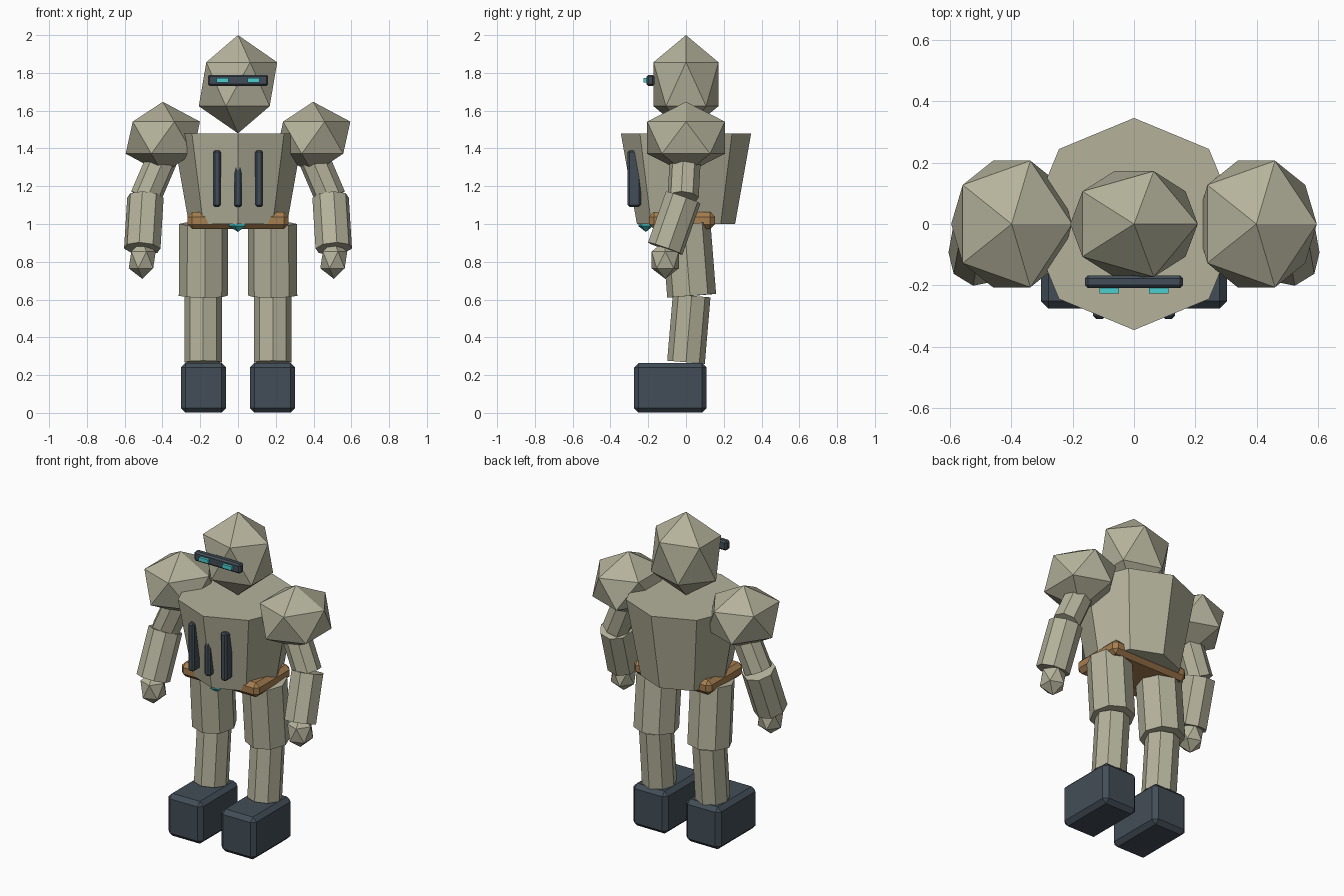
import bpy
from mathutils import Vector

if "Cube" in bpy.data.objects:
    bpy.data.objects.remove(bpy.data.objects["Cube"])


def material(name, rgb):
    m = bpy.data.materials.new(name)
    m.diffuse_color = (*rgb, 1)
    m.use_nodes = True
    m.node_tree.nodes["Principled BSDF"].inputs["Base Color"].default_value = m.diffuse_color
    return m


STONE = material("stone", (0.46, 0.45, 0.33))
DARK = material("dark_metal", (0.055, 0.075, 0.095))
BRONZE = material("bronze", (0.38, 0.21, 0.08))
GLOW = material("glow", (0.07, 0.62, 0.62))


def finish(name, mat):
    ob = bpy.context.object
    ob.name = name
    ob.data.materials.append(mat)
    return ob


def rock(name, loc, radii, mat=STONE):
    bpy.ops.mesh.primitive_ico_sphere_add(subdivisions=1, radius=1, location=loc)
    ob = finish(name, mat)
    ob.scale = radii
    return ob


def block(name, loc, size, mat, bevel=0):
    bpy.ops.mesh.primitive_cube_add(size=1, location=loc)
    ob = finish(name, mat)
    ob.scale = size
    bpy.ops.object.transform_apply(location=False, rotation=False, scale=True)
    if bevel:
        mod = ob.modifiers.new("bevel", "BEVEL")
        mod.width = bevel
        mod.segments = 1
    return ob


def limb(name, start, end, radius, sides=8):
    a, b = Vector(start), Vector(end)
    bpy.ops.mesh.primitive_cylinder_add(vertices=sides, radius=radius,
                                        depth=(b - a).length, location=(a + b) / 2)
    ob = finish(name, STONE)
    ob.rotation_euler = (b - a).to_track_quat('Z', 'Y').to_euler()
    return ob


# Torso and head
bpy.ops.mesh.primitive_cone_add(vertices=8, radius1=0.26, radius2=0.345,
                                depth=0.48, location=(0, 0, 1.24))
finish("torso", STONE)
rock("head", (0, 0, 1.74), (0.232, 0.202, 0.26))

# Visor, chest vents, belt and its gem
block("visor", (0, -0.188, 1.76), (0.32, 0.042, 0.06), DARK, 0.01)
for i in (-1, 0, 1):
    block("chest_vent", (0.112 * i, -0.274, 1.24), (0.042, 0.07, 0.3), DARK, 0.01)
block("belt", (0, -0.021, 1.018), (0.535, 0.348, 0.09), BRONZE, 0.025)
rock("belt_gem", (0, -0.213, 1.013), (0.055, 0.045, 0.055), GLOW)

# Paired parts
for side, s in (("left", -1), ("right", 1)):
    block(side + "_eye", (0.081 * s, -0.214, 1.76), (0.064, 0.024, 0.024), GLOW)
    rock(side + "_shoulder", (0.398 * s, 0, 1.457), (0.22, 0.242, 0.19))
    elbow = (0.49 * s, -0.015, 1.14)
    limb(side + "_upper_arm", (0.37 * s, 0, 1.42), elbow, 0.083)
    limb(side + "_forearm", elbow, (0.507 * s, -0.11, 0.87), 0.098)
    rock(side + "_hand", (0.507 * s, -0.11, 0.81), (0.08, 0.085, 0.1))
    knee = (0.184 * s, 0.03, 0.62)
    limb(side + "_thigh", (0.182 * s, 0, 1.0), knee, 0.13)
    limb(side + "_shin", knee, (0.184 * s, 0, 0.268), 0.1)
    block(side + "_foot", (0.183 * s, -0.083, 0.133), (0.24, 0.385, 0.264), DARK, 0.025)
